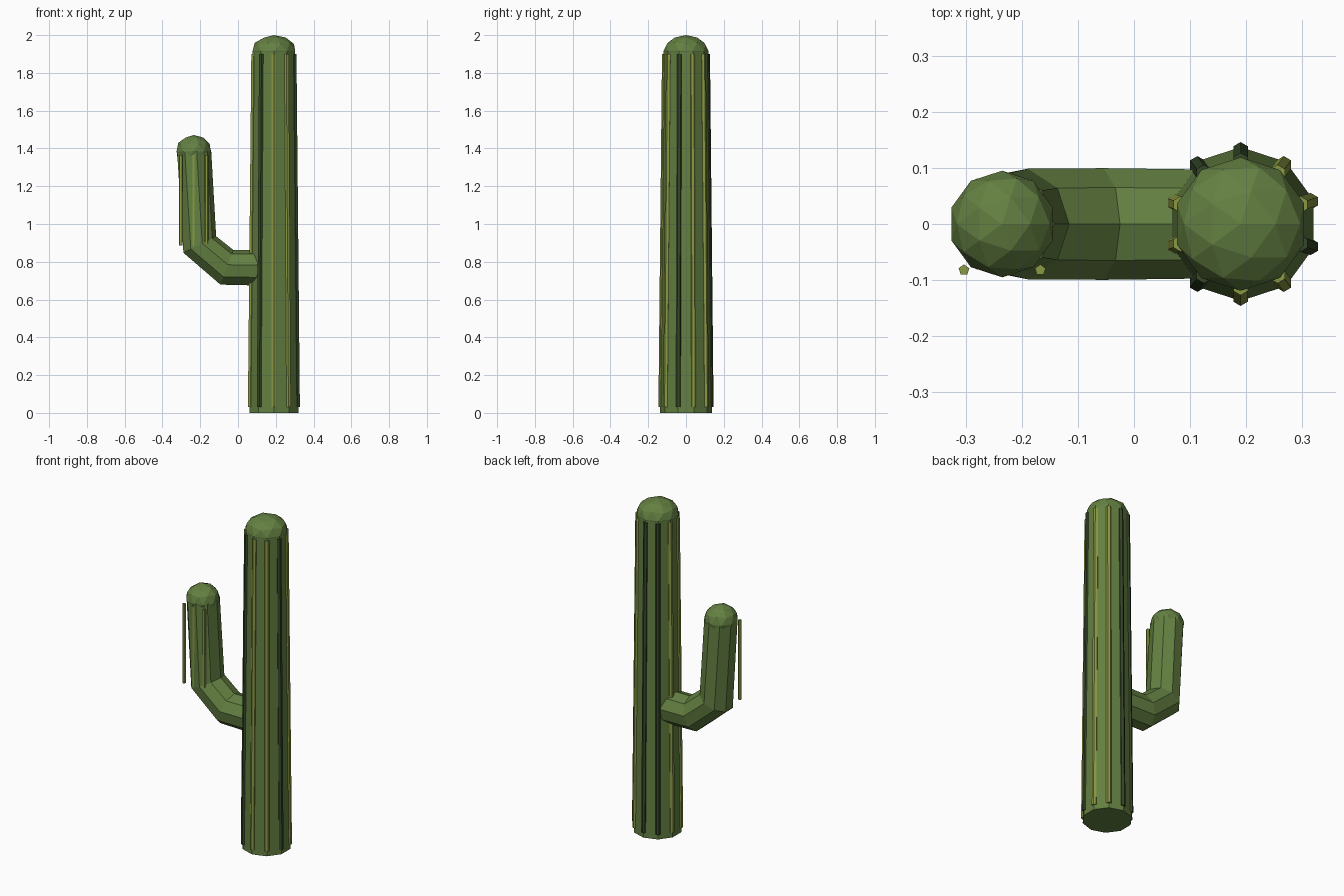
import bpy
import bmesh
from math import pi, sin, cos
from mathutils import Vector

cube = bpy.data.objects.get("Cube")
if cube:
    bpy.data.objects.remove(cube, do_unlink=True)


def material(name, rgb):
    mat = bpy.data.materials.new(name)
    mat.use_nodes = True
    mat.diffuse_color = (*rgb, 1)
    mat.node_tree.nodes["Principled BSDF"].inputs["Base Color"].default_value = (*rgb, 1)
    return mat


GREEN = material("cactus green", (0.127, 0.216, 0.054))
RIB = material("rib yellow green", (0.255, 0.32, 0.055))
DARK_RIB = material("rib dark green", (0.036, 0.063, 0.02))


def finish(name, bm, mat):
    bmesh.ops.recalc_face_normals(bm, faces=bm.faces)
    mesh = bpy.data.meshes.new(name)
    bm.to_mesh(mesh)
    bm.free()
    mesh.materials.append(mat)
    obj = bpy.data.objects.new(name, mesh)
    bpy.context.collection.objects.link(obj)
    return obj


def tube(name, points, radii, sides, up, mat):
    """Capped faceted tube through points; the first vertex of each ring faces up."""
    bm = bmesh.new()
    pts = [Vector(p) for p in points]
    last = len(pts) - 1
    rings = []
    for i, (p, r) in enumerate(zip(pts, radii)):
        before = (p - pts[i - 1]).normalized() if i > 0 else Vector()
        after = (pts[i + 1] - p).normalized() if i < last else Vector()
        along = (before + after).normalized()
        up = (Vector(up) - along * along.dot(Vector(up))).normalized()
        side = along.cross(up)
        rings.append([bm.verts.new(p + r * (up * cos(a) + side * sin(a)))
                      for a in (2 * pi * k / sides for k in range(sides))])
    for a, b in zip(rings, rings[1:]):
        for k in range(sides):
            n = (k + 1) % sides
            bm.faces.new((a[k], a[n], b[n], b[k]))
    bm.faces.new(rings[0])
    bm.faces.new(rings[-1])
    return finish(name, bm, mat)


def dome(name, centre, radius, height):
    bm = bmesh.new()
    bmesh.ops.create_icosphere(bm, subdivisions=2, radius=1)
    bmesh.ops.scale(bm, vec=(radius, radius, height), verts=bm.verts)
    bmesh.ops.translate(bm, vec=centre, verts=bm.verts)
    return finish(name, bm, GREEN)


# Trunk with rounded cap
TRUNK_X = 0.19
tube("trunk", [(TRUNK_X, 0, 0), (TRUNK_X, 0, 1.915)], (0.137, 0.118), 10, (0, 1, 0), GREEN)
dome("trunk_cap", (TRUNK_X, 0, 1.915), 0.119, 0.085)

# Ribs along the trunk corners, clockwise from the back, every third one dark
for k in range(10):
    a = pi / 2 - k * pi / 5
    out = Vector((cos(a), sin(a), 0))
    base = Vector((TRUNK_X, 0, 0))
    tube(f"trunk_rib_{k + 1}",
         [base + out * 0.131 + Vector((0, 0, 0.03)), base + out * 0.112 + Vector((0, 0, 1.9))],
         (0.015, 0.015), 6, (0, 1, 0), DARK_RIB if k % 3 == 0 else RIB)

# Bent arm with rounded cap
tube("arm", [(0.17, 0, 0.765), (-0.06, 0, 0.768), (-0.205, 0, 0.89), (-0.235, 0, 1.385)],
     (0.098, 0.101, 0.1, 0.093), 9, (0, 0, 1), GREEN)
dome("arm_cap", (-0.235, 0, 1.385), 0.095, 0.086)

# Upright ribs in front of the arm
for k in range(3):
    x = -0.235 + (k - 1) * 0.068
    tube(f"arm_rib_{k + 1}", [(x, -0.082, 0.885), (x, -0.082, 1.365)],
         (0.01, 0.01), 5, (0, 1, 0), RIB)
